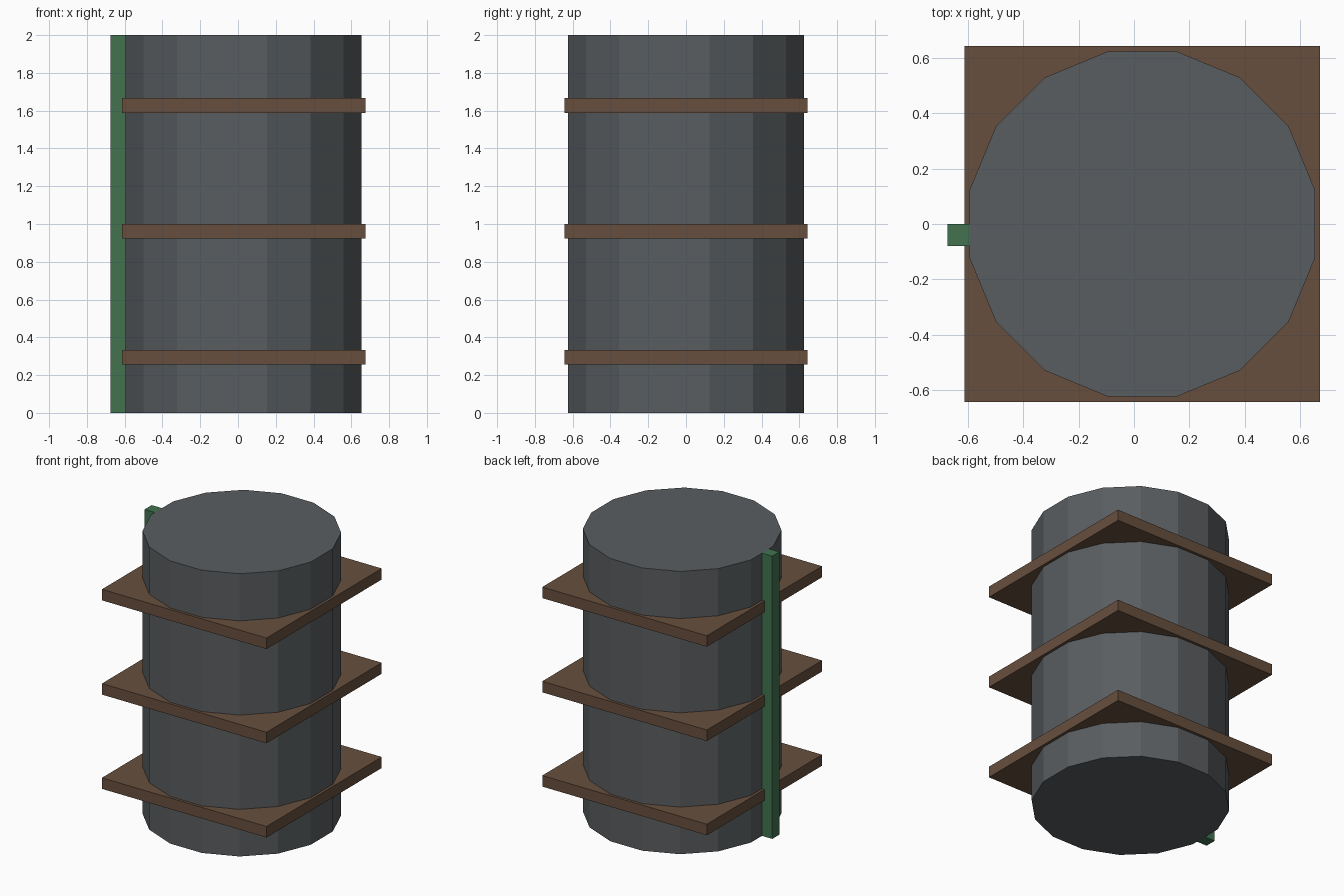
import bpy, math

if "Cube" in bpy.data.objects:
    bpy.data.objects.remove(bpy.data.objects["Cube"])


def material(name, color):
    m = bpy.data.materials.new(name)
    m.diffuse_color = (*color, 1)
    m.use_nodes = True
    m.node_tree.nodes["Principled BSDF"].inputs["Base Color"].default_value = m.diffuse_color
    return m


steel = material("slate grey", (0.100, 0.110, 0.117))
wood = material("brown", (0.136, 0.078, 0.048))
paint = material("green", (0.054, 0.171, 0.078))


def box(name, lo, hi, mat):
    bpy.ops.mesh.primitive_cube_add(size=1, location=[(a + b) / 2 for a, b in zip(lo, hi)])
    ob = bpy.context.object
    ob.name = name
    ob.scale = [b - a for a, b in zip(lo, hi)]
    bpy.ops.object.transform_apply(location=False, rotation=False, scale=True)
    ob.data.materials.append(mat)


# Sixteen-sided drum with flats facing the axes
CX = 0.03
bpy.ops.mesh.primitive_cylinder_add(vertices=16, radius=0.637, depth=2,
                                    location=(CX, 0, 1), rotation=(0, 0, math.pi / 16))
drum = bpy.context.object
drum.name = "drum"
drum.data.materials.append(steel)

# Square plates around the drum
for i in range(3):
    top = (1 + 2 * i) / 3
    box(f"square_plate_{i + 1}", (CX - 0.644, -0.644, top - 0.078), (CX + 0.644, 0.644, top), wood)

# Vertical strip on the left side
box("side_strip", (-0.675, -0.08, 0), (-0.594, 0, 2), paint)
